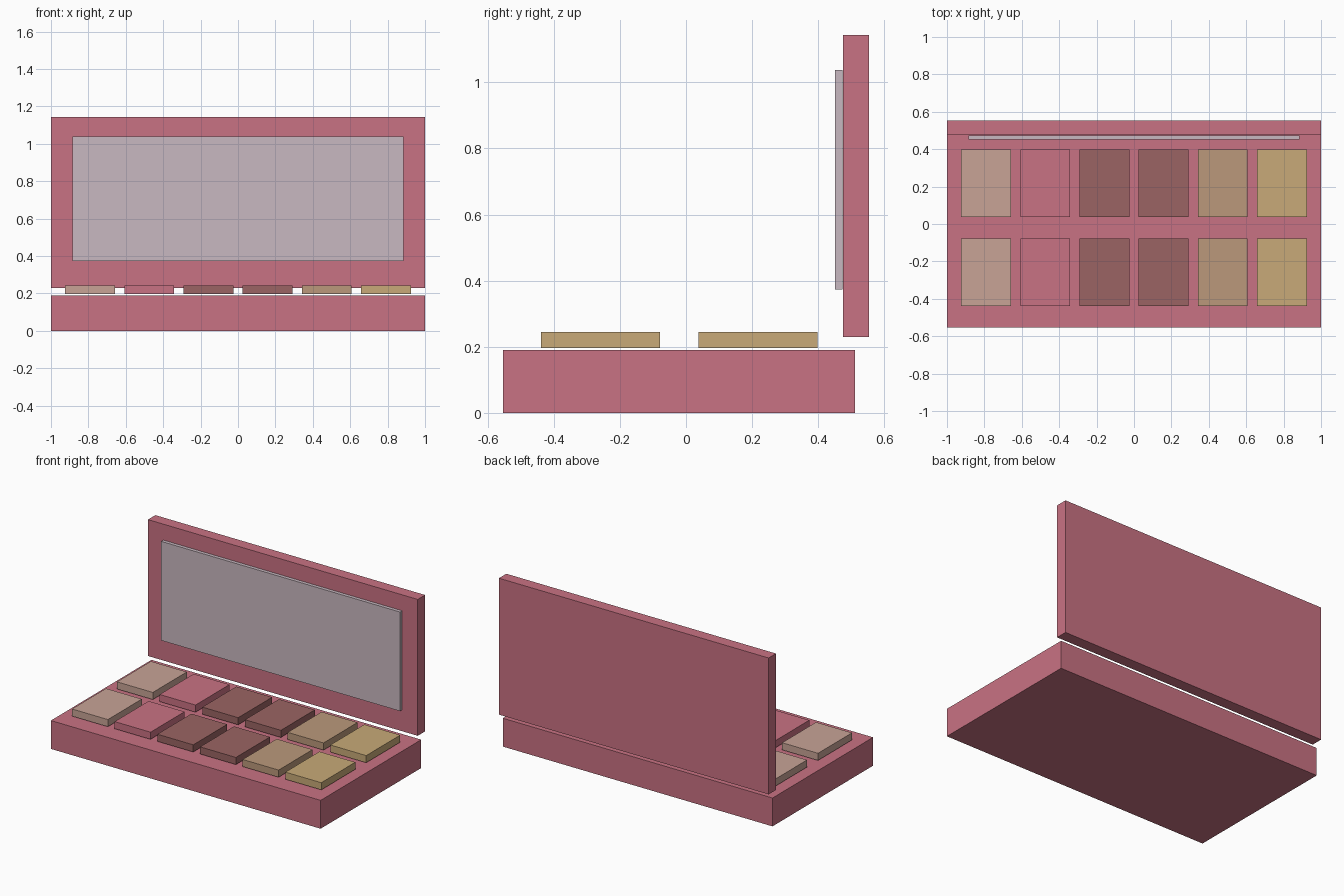
import bpy

cube = bpy.data.objects.get("Cube")
if cube:
    bpy.data.objects.remove(cube, do_unlink=True)


def material(name, hex_code):
    """Flat material from an sRGB hex code, stored as linear values."""
    channels = [int(hex_code[i:i + 2], 16) / 255 for i in (0, 2, 4)]
    colour = [((c + 0.055) / 1.055) ** 2.4 for c in channels] + [1]
    mat = bpy.data.materials.new(name)
    mat.use_nodes = True
    mat.diffuse_color = colour
    mat.node_tree.nodes["Principled BSDF"].inputs["Base Color"].default_value = colour
    return mat


def box(name, x, y, z, mat):
    """Box spanning the given (low, high) range on each axis."""
    spans = (x, y, z)
    bpy.ops.mesh.primitive_cube_add(size=1, location=[(a + b) / 2 for a, b in spans])
    obj = bpy.context.object
    obj.name = name
    obj.scale = [b - a for a, b in spans]
    bpy.ops.object.transform_apply(location=False, rotation=False, scale=True)
    obj.data.materials.append(mat)
    return obj


rose = material("rose", "C97283")
mirror_grey = material("mirror grey", "C9B9C1")
cream = material("cream", "C8A496")
brown = material("brown", "9B6463")
tan = material("tan", "BB997B")
gold = material("gold", "C8AA78")

# Case: tray, upright lid and mirror
box("base_tray", (-1, 1), (-0.553, 0.512), (0, 0.19), rose)
box("lid", (-1, 1), (0.475, 0.553), (0.23, 1.144), rose)
box("mirror", (-0.885, 0.885), (0.451, 0.474), (0.374, 1.038), mirror_grey)

# Powder pans: two rows of six, coloured by column
pan_width, pan_depth, pitch = 0.266, 0.36, 0.3165
for row, y in (("front", -0.438), ("back", 0.038)):
    for column, mat in enumerate((cream, rose, brown, brown, tan, gold)):
        x = (column - 2.5) * pitch
        box(f"{row}_pan_{column + 1}", (x - pan_width / 2, x + pan_width / 2),
            (y, y + pan_depth), (0.196, 0.244), mat)
